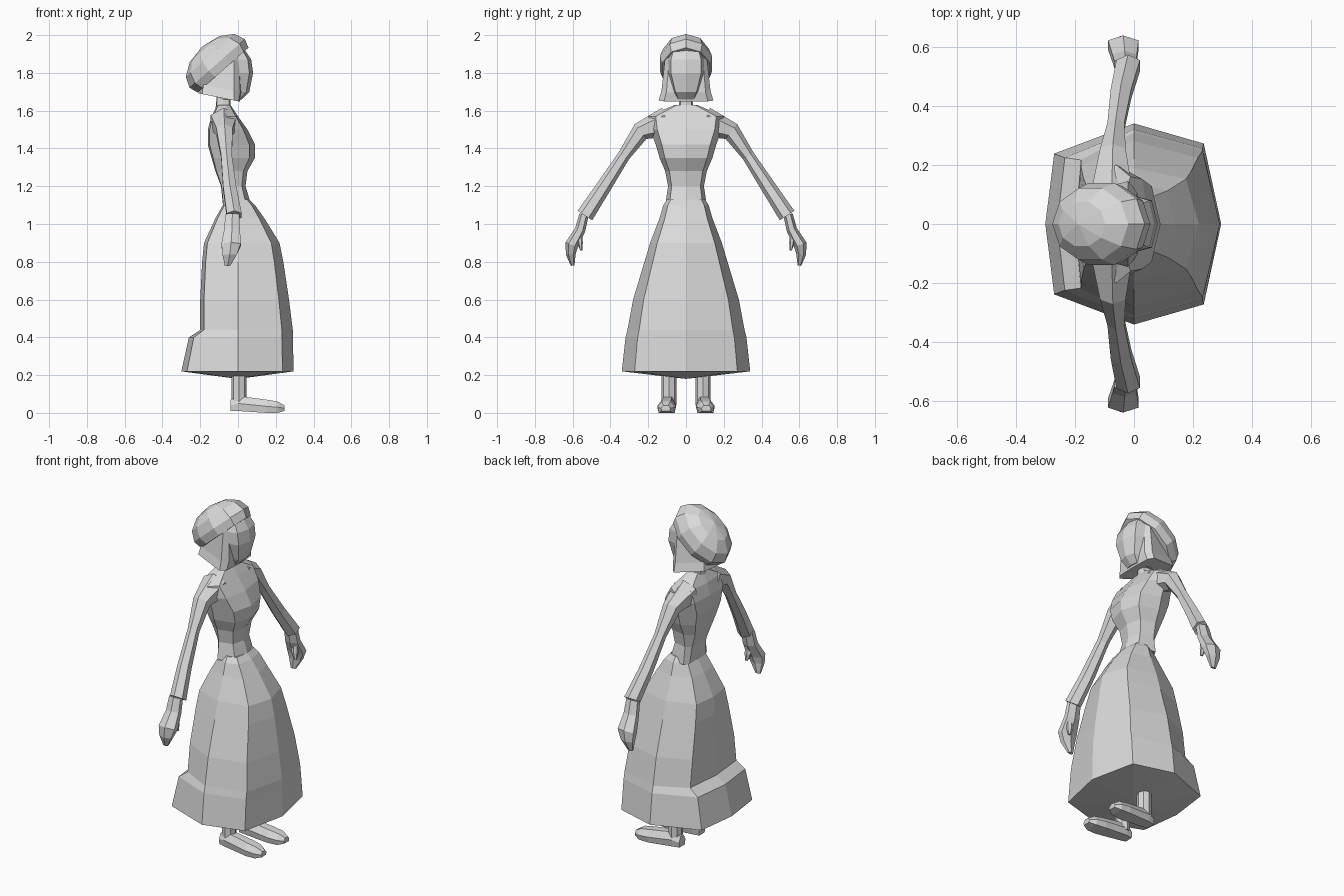
import bpy
import bmesh
from math import sin, cos, pi
from mathutils import Vector

cube = bpy.data.objects.get("Cube")
if cube:
    bpy.data.objects.remove(cube, do_unlink=True)

color = (.7, .7, .7, 1)
grey = bpy.data.materials.new("plain grey")
grey.use_nodes = True
grey.diffuse_color = color
grey.node_tree.nodes["Principled BSDF"].inputs["Base Color"].default_value = color


def loft(name, rings, start_tip=None, end_tip=None):
    """Skin a list of equal point rings; each end is a flat cap or a pointed tip."""
    bm = bmesh.new()
    rows = [[bm.verts.new(point) for point in ring] for ring in rings]
    count = len(rows[0])
    for low, high in zip(rows, rows[1:]):
        for i in range(count):
            j = (i + 1) % count
            bm.faces.new((low[i], low[j], high[j], high[i]))
    for row, tip in ((rows[0], start_tip), (rows[-1], end_tip)):
        if tip is None:
            bm.faces.new(row)
        else:
            peak = bm.verts.new(tip)
            for i in range(count):
                bm.faces.new((row[i], row[(i + 1) % count], peak))
    bmesh.ops.recalc_face_normals(bm, faces=bm.faces)
    mesh = bpy.data.meshes.new(name)
    bm.to_mesh(mesh)
    bm.free()
    mesh.materials.append(grey)
    obj = bpy.data.objects.new(name, mesh)
    bpy.context.collection.objects.link(obj)


# Half outline of the eight-sided body section, front to back
half_outline = [(1, 0), (.8, .8), (0, 1), (-.9, .7), (-1, 0)]
outline = half_outline + [(x, -y) for x, y in reversed(half_outline[1:-1])]


def stack(name, rows, middle=0, tilt=0, start_tip=None):
    """Loft level sections from rows of height, back, front and half width."""
    rings = []
    for height, back, front, width in rows:
        ring = []
        for x, y in outline:
            depth = front - middle if x > 0 else middle - back
            px = middle + x * depth
            ring.append((px, y * width, height - tilt * px))
        rings.append(ring)
    loft(name, rings, start_tip)


def limb(name, side, path, x_start, x_end, flatten=1, sides=6):
    """Tube along rows of y, z and radius, drifting forward from x_start to x_end."""
    rings = []
    last = len(path) - 1
    for i, (y, z, radius) in enumerate(path):
        before, after = path[max(i - 1, 0)], path[min(i + 1, last)]
        across = Vector((0, before[2 - 1] - after[1], after[0] - before[0]))
        across = Vector((0, before[1] - after[1], after[0] - before[0])).normalized()
        x = x_start + (x_end - x_start) * (i / last) ** 2
        ring = []
        for k in range(sides):
            angle = 2 * pi * k / sides
            point = Vector((x, y, z)) + across * radius * cos(angle)
            point.x += radius * flatten * sin(angle)
            point.y *= side
            ring.append(point)
        rings.append(ring)
    loft(name, rings)


# Skirt: flared, stepped out at the back, with a shallow pointed underside
stack("skirt", [
    (.22, -.3, .295, .34),
    (.4, -.26, .29, .32),
    (.44, -.2, .29, .31),
    (.6, -.2, .27, .28),
    (.8, -.19, .24, .22),
    (.9, -.18, .22, .19),
    (1.03, -.12, .14, .14),
    (1.1, -.08, .09, .12),
    (1.13, -.07, .06, .1),
], start_tip=(0, 0, .18))

# Bodice: narrow waist, bust, sloping shoulders
stack("bodice", [
    (1.1, -.08, .07, .11),
    (1.2, -.09, .04, .095),
    (1.28, -.12, .05, .11),
    (1.35, -.14, .09, .14),
    (1.42, -.16, .09, .16),
    (1.5, -.16, .05, .19),
    (1.57, -.14, 0, .2),
    (1.63, -.11, -.04, .06),
], middle=-.06)

# Neck
stack("neck", [(1.6, -.12, -.04, .04), (1.7, -.11, -.04, .03)], middle=-.08)

# Face
stack("face", [
    (1.66, -.1, .02, .05),
    (1.7, -.1, .06, .07),
    (1.8, -.1, .08, .1),
    (1.87, -.1, .07, .1),
    (1.93, -.1, .03, .08),
], middle=-.02)

# Bobbed hair with a slanted lower edge
stack("hair", [
    (1.65, -.21, .01, .145),
    (1.7, -.2, .02, .13),
    (1.88, -.15, .01, .11),
], middle=-.02, tilt=.2)

# Beret: tilted flattened dome whose rim tucks inward
along = Vector((.75, 0, .66))
normal = Vector((-.66, 0, .75))
across = Vector((0, 1, 0))
centre = Vector((-.11, 0, 1.85))
segments = 10
beret_rings = []
for lift in (-.4, 0, .5, 1):
    ring = []
    for i in range(segments):
        turn = 2 * pi * i / segments
        sweep = along * .195 * cos(turn) + across * .145 * sin(turn)
        ring.append(centre + sweep * cos(lift) + normal * .12 * sin(lift))
    beret_rings.append(ring)
loft("beret", beret_rings, end_tip=centre + normal * .12)

# Limb paths: y, z and radius from the body outward
sleeve = [(.1, 1.54, .08), (.24, 1.49, .05), (.33, 1.36, .033), (.44, 1.19, .04), (.535, 1.045, .046)]
hand = [(.54, 1.05, .025), (.56, .97, .028), (.605, .89, .035), (.61, .84, .026), (.6, .78, .01)]
thumb = [(.565, .95, .015), (.56, .9, .014), (.555, .86, .006)]
leg = [(.09, .32, .04), (.09, .04, .04)]

# Shoe sections from heel to toe: x, sole height, top height, half width
shoe = [(-.04, .01, .07, .03), (0, .01, .09, .04), (.15, 0, .07, .05), (.21, 0, .06, .045), (.245, .01, .04, .025)]

for label, side in (("left", 1), ("right", -1)):
    limb(label + "_sleeve", side, sleeve, -.075, -.02)
    limb(label + "_hand", side, hand, -.03, -.055, flatten=1.7)
    limb(label + "_thumb", side, thumb, -.02, -.01, flatten=1.5)
    limb(label + "_leg", side, leg, .005, .005, sides=8)

    # Low wedge shoe turned slightly outward
    shoe_rings = []
    for x, sole, top, half in shoe:
        middle = .095 + x * .05
        section = ((-.85, sole), (.85, sole), (1, (sole + top) / 2),
                   (.5, top), (-.5, top), (-1, (sole + top) / 2))
        shoe_rings.append([(x, side * (middle + half * w), z) for w, z in section])
    loft(label + "_shoe", shoe_rings)
